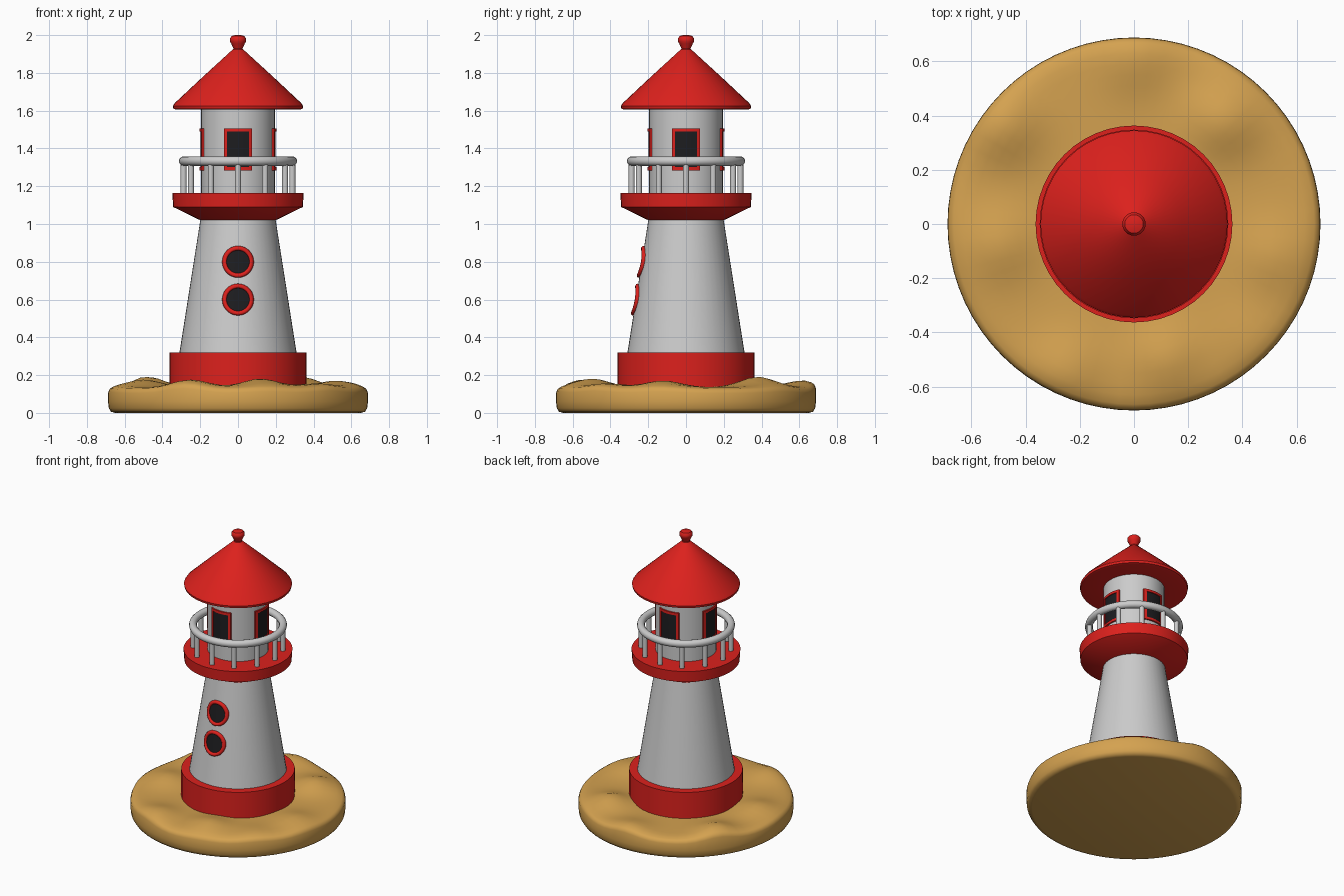
import bpy, bmesh
from math import sin, cos, pi, sqrt, exp, radians
from mathutils import Matrix

if "Cube" in bpy.data.objects:
    bpy.data.objects.remove(bpy.data.objects["Cube"])


def material(name, rgb):
    m = bpy.data.materials.new(name)
    m.diffuse_color = (*rgb, 1)
    m.use_nodes = True
    m.node_tree.nodes["Principled BSDF"].inputs["Base Color"].default_value = m.diffuse_color
    return m


RED = material("red", (0.72, 0.015, 0.012))
SAND = material("sand", (0.66, 0.36, 0.08))
DARK = material("dark_glass", (0.012, 0.012, 0.014))


def loft(name, rings, mat=None, closed=False, turn=0, angle=35):
    """Skin equal-length rings of points; cap the ends unless closed."""
    bm = bmesh.new()
    rows = [[bm.verts.new(p) for p in r] for r in rings]
    n = len(rows[0])
    pairs = list(zip(rows, rows[1:]))
    if closed:
        pairs.append((rows[-1], rows[0]))
    for a, b in pairs:
        for i in range(n):
            j = (i + 1) % n
            bm.faces.new((a[i], a[j], b[j], b[i]))
    if not closed:
        bm.faces.new(rows[0])
        bm.faces.new(rows[-1])
    bm.transform(Matrix.Rotation(turn, 4, 'Z'))
    bmesh.ops.recalc_face_normals(bm, faces=bm.faces[:])
    me = bpy.data.meshes.new(name)
    bm.to_mesh(me)
    bm.free()
    me.shade_smooth()
    me.set_sharp_from_angle(angle=radians(angle))
    if mat:
        me.materials.append(mat)
    ob = bpy.data.objects.new(name, me)
    bpy.context.collection.objects.link(ob)
    return ob


def circle(r, z, n=48):
    return [(r * cos(2 * pi * i / n), r * sin(2 * pi * i / n), z) for i in range(n)]


def lathe(name, profile, mat=None, n=48):
    return loft(name, [circle(r, z, n) for r, z in profile], mat)


# sandy island with soft dunes
DUNES = [(0.33, 0.38, .055), (-0.48, 0.36, .055), (-0.5, -0.08, .04), (0.12, -0.5, .045),
         (0.52, -0.12, .035), (-0.25, -0.54, .04), (0.0, 0.62, .035), (0.42, -0.42, .02)]


def dune(p):
    x, y, z = p
    h = sum(a * exp(-((x - u) ** 2 + (y - v) ** 2) / 0.017) for u, v, a in DUNES)
    return (x, y, z + h)


island = [circle(r, z, 72) for r, z in ((.65, 0), (.672, .006), (.684, .025), (.688, .06))]
island += [[dune(p) for p in circle(r, z, 72)]
           for r, z in ((.687, .105), (.68, .122), (.665, .13))]
island += [[dune(p) for p in circle(r, .136, 72)]
           for r in (.63, .59, .55, .51, .47, .43, .39, .35, .3, .2)]
loft("sand_island", island, SAND, angle=50)

# tower body
lathe("base_ring", [(.363, .08), (.363, .32), (.28, .32)], RED)
lathe("tower", [(.313, .3), (.198, 1.03)])
lathe("gallery", [(.19, 1.02), (.2, 1.02), (.343, 1.09), (.348, 1.165), (.15, 1.165)], RED)
lathe("lantern_room", [(.195, 1.15), (.195, 1.62)])
lathe("roof", [(.18, 1.61), (.325, 1.605), (.342, 1.61), (.345, 1.625), (.335, 1.64),
               (.18, 1.785), (.03, 1.922), (.01, 1.93)], RED)
lathe("finial", [(.03, 1.905), (.024, 1.93), (.036, 1.955), (.043, 1.968), (.043, 1.982),
                 (.034, 1.995), (.015, 2.0)], RED, 24)

# railing
rail = []
for i in range(64):
    a = 2 * pi * i / 64
    rail.append([((.288 + .025 * cos(t)) * cos(a), (.288 + .025 * cos(t)) * sin(a),
                  1.333 + .025 * sin(t)) for t in (2 * pi * k / 12 for k in range(12))])
loft("handrail", rail, closed=True, angle=60)
for i in range(12):
    a = 2 * pi * i / 12
    loft("railing_post", [[(x + .288 * cos(a), y + .288 * sin(a), z) for x, y, z in circle(.016, h, 16)]
                          for h in (1.16, 1.33)])


# windows: outlines in (x, z) wrapped onto the round walls
def tower_r(z):
    return .313 - (z - .3) * .115 / .73


def room_r(z):
    return .195


def wrap(points, zc, radius, depth):
    return [(x, -sqrt(radius(zc + z) ** 2 - x * x) - depth, zc + z) for x, z in points]


def disc(r):
    return [(x, y) for x, y, _ in circle(r, 0, 40)]


def rect(w, h, k=6):
    s = [2 * i / k - 1 for i in range(k)]
    return ([(w * t, -h) for t in s] + [(w, h * t) for t in s]
            + [(-w * t, h) for t in s] + [(-w, -h * t) for t in s])


def pane(name, outline, zc, radius, turn=0):
    rings = [wrap(outline, zc, radius, -.02)]
    rings += [wrap([(x * s, z * s) for x, z in outline], zc, radius, .004)
              for s in (1, .75, .5, .25, .05)]
    loft(name, rings, DARK, turn=turn)


for zc in (.6, .8):
    tube = [2 * pi * k / 10 for k in range(10)]
    loft("porthole_frame", [wrap(disc(.072 + .012 * cos(t)), zc, tower_r, .003 + .012 * sin(t))
                            for t in tube], RED, closed=True, angle=60)
    pane("porthole_glass", disc(.068), zc, tower_r)

for i in range(4):
    section = ((.058, .104, -.015), (.058, .104, .01), (.075, .111, .01), (.075, .111, -.015))
    section = [(w, .094 if w < .07 else h, d) for w, h, d in section]
    loft("lantern_frame", [wrap(rect(w, h), 1.395, room_r, d) for w, h, d in section],
         RED, closed=True, turn=i * pi / 2)
    pane("lantern_glass", rect(.062, .098), 1.395, room_r, i * pi / 2)
